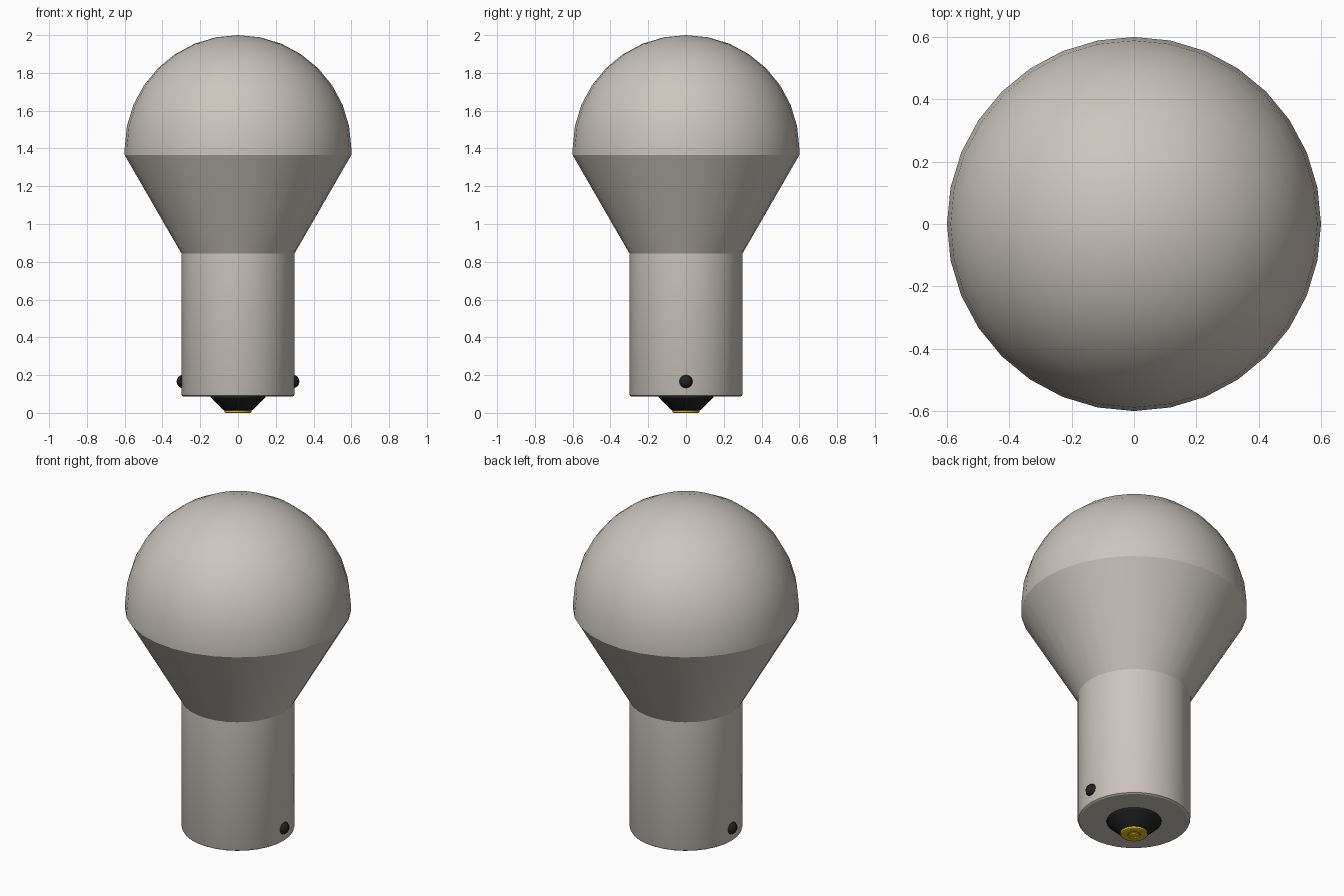
import bpy, bmesh, math
from mathutils import Matrix

if "Cube" in bpy.data.objects:
    bpy.data.objects.remove(bpy.data.objects["Cube"])


def material(name, rgb):
    m = bpy.data.materials.new(name)
    m.diffuse_color = (*rgb, 1)
    m.use_nodes = True
    m.node_tree.nodes["Principled BSDF"].inputs["Base Color"].default_value = m.diffuse_color
    return m


grey = material("warm_grey", (0.60, 0.56, 0.51))
black = material("black", (0.015, 0.015, 0.015))
brass = material("brass", (0.75, 0.54, 0.01))


def finish(bm, name, mat, angle=25):
    bmesh.ops.remove_doubles(bm, verts=bm.verts, dist=0.0005)
    bmesh.ops.recalc_face_normals(bm, faces=bm.faces)
    me = bpy.data.meshes.new(name)
    bm.to_mesh(me)
    bm.free()
    me.materials.append(mat)
    ob = bpy.data.objects.new(name, me)
    bpy.context.collection.objects.link(ob)
    bpy.ops.object.select_all(action='DESELECT')
    ob.select_set(True)
    bpy.context.view_layer.objects.active = ob
    bpy.ops.object.shade_smooth_by_angle(angle=math.radians(angle))
    return ob


def lathe(name, profile, mat, steps=32):
    """Spin a (radius, z) profile around the z axis."""
    bm = bmesh.new()
    vs = [bm.verts.new((r, 0, z)) for r, z in profile]
    es = [bm.edges.new(p) for p in zip(vs, vs[1:])]
    bmesh.ops.spin(bm, geom=vs + es, cent=(0, 0, 0), axis=(0, 0, 1),
                   angle=2 * math.pi, steps=steps, use_duplicate=False)
    return finish(bm, name, mat)


# Globe: conical neck and hemispherical dome
dome = [(0.6 * math.cos(i * math.pi / 16), 1.4 + 0.6 * math.sin(i * math.pi / 16))
        for i in range(8)] + [(0, 2.0)]
lathe("globe", [(0.3, 0.845), (0.6, 1.365)] + dome, grey)

# Metal base with a rounded bottom rim
lathe("base_sleeve", [(0.3, 0.845), (0.3, 0.1), (0.296, 0.091),
                      (0.287, 0.086), (0, 0.086)], grey)

# Insulator cone and end contact
lathe("insulator", [(0.146, 0.088), (0.144, 0.08), (0.078, 0.016), (0.07, 0.012),
                    (0, 0.012)], black)
lathe("end_contact", [(0.072, 0.013), (0.071, 0.003), (0.066, 0.0), (0.035, 0.0),
                      (0.03, 0.004), (0.015, 0.004), (0.01, 0.001), (0, 0.001)], brass)

# Bayonet pins on either side
for side, label in ((-1, "left"), (1, "right")):
    bm = bmesh.new()
    bmesh.ops.create_uvsphere(bm, u_segments=20, v_segments=12, radius=0.036,
                              matrix=Matrix.Translation((side * 0.289, 0, 0.166)))
    finish(bm, label + "_pin", black, 40)
